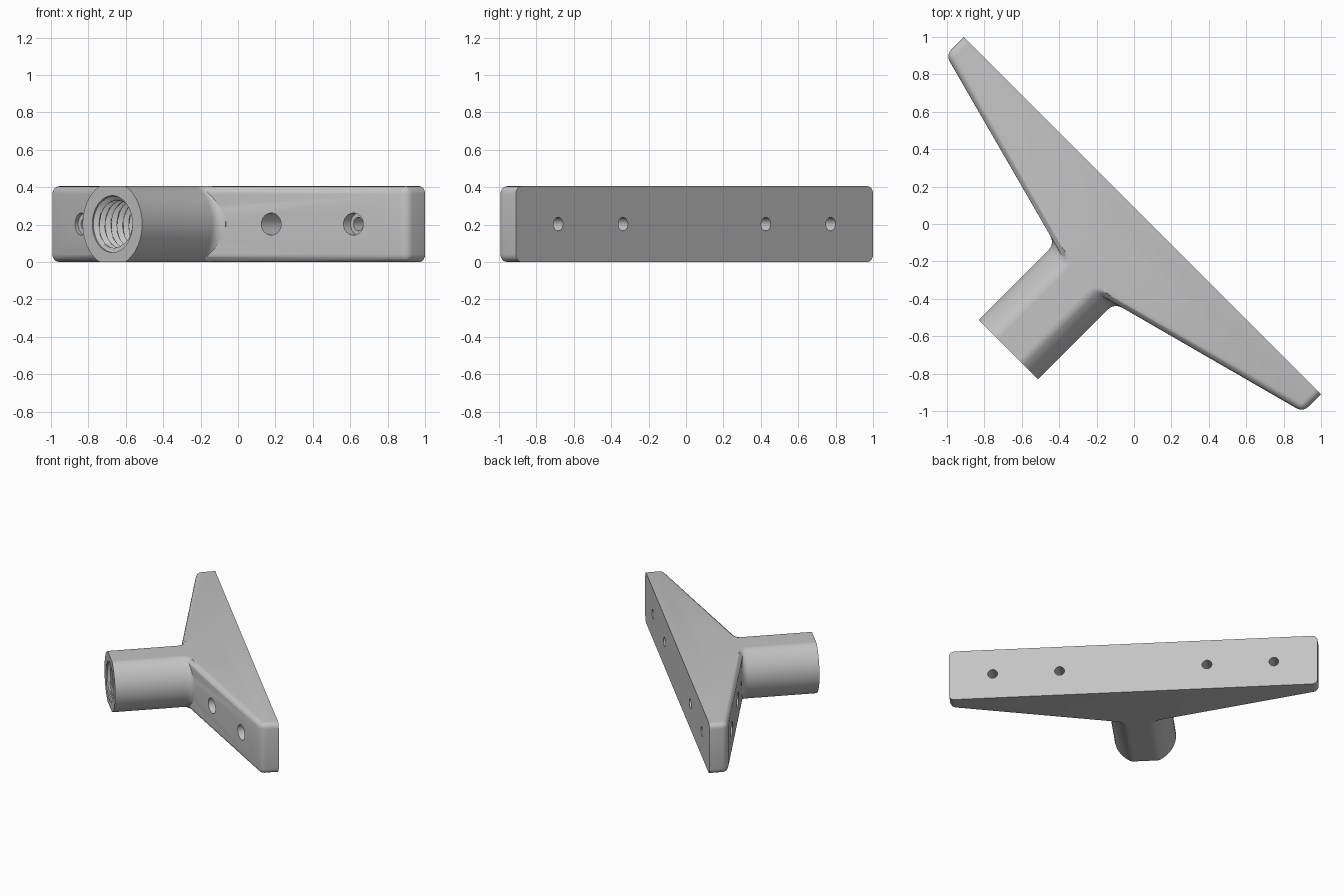
import bpy, bmesh, math

if "Cube" in bpy.data.objects:
    bpy.data.objects.remove(bpy.data.objects["Cube"])

MID = 0.2025          # half height of the bracket
BACK, END = -0.064, 1.35

grey = bpy.data.materials.new("light_grey")
grey.diffuse_color = (0.55, 0.55, 0.55, 1)
grey.use_nodes = True
grey.node_tree.nodes["Principled BSDF"].inputs["Base Color"].default_value = grey.diffuse_color


def make_object(name, bm):
    bmesh.ops.recalc_face_normals(bm, faces=bm.faces)
    mesh = bpy.data.meshes.new(name)
    bm.to_mesh(mesh)
    bm.free()
    mesh.materials.append(grey)
    ob = bpy.data.objects.new(name, mesh)
    bpy.context.collection.objects.link(ob)
    return ob


def lathe(name, profile, x=0.0, segs=48, radius=None):
    """Round solid along y from (y, radius) pairs, flattened at z = 0 and the top."""
    bm = bmesh.new()
    rings = []
    for y, r in profile:
        ring = []
        for i in range(segs):
            a = 2 * math.pi * (i + 0.5) / segs
            rad = radius(y, a) if radius else r
            z = max(-MID, min(MID, rad * math.sin(a)))
            ring.append(bm.verts.new((x + rad * math.cos(a), y, MID + z)))
        rings.append(ring)
    for p, q in zip(rings, rings[1:]):
        for i in range(segs):
            j = (i + 1) % segs
            bm.faces.new((p[i], p[j], q[j], q[i]))
    bm.faces.new(rings[0])
    bm.faces.new(rings[-1])
    return make_object(name, bm)


def boolean(target, other, operation):
    mod = target.modifiers.new(operation.lower(), 'BOOLEAN')
    mod.operation = operation
    mod.solver = 'EXACT'
    mod.object = other
    bpy.context.view_layer.objects.active = target
    bpy.ops.object.modifier_apply(modifier=mod.name)
    bpy.data.objects.remove(other)


# Tapered crossbar, rounded everywhere except around the flat mounting face
bm = bmesh.new()
outline = [(-END, BACK), (END, BACK), (END, 0.072), (0.05, 0.42),
           (-0.05, 0.42), (-END, 0.072)]
# keep the taper at fifteen degrees
slope = math.tan(math.radians(15))
outline[3] = (0.05, 0.072 + slope * (END - 0.05))
outline[4] = (-0.05, outline[3][1])
face = bm.faces.new([bm.verts.new((x, y, 0)) for x, y in outline])
top = bmesh.ops.extrude_face_region(bm, geom=[face])["geom"]
bmesh.ops.translate(bm, vec=(0, 0, 2 * MID),
                    verts=[v for v in top if isinstance(v, bmesh.types.BMVert)])
bmesh.ops.recalc_face_normals(bm, faces=bm.faces)
round_edges = []
for e in bm.edges:
    a, b = (v.co for v in e.verts)
    on_back = a.y < 0 and b.y < 0
    inner_vertical = abs(a.z - b.z) > 0.1 and abs(a.x) < 0.1
    if not on_back and not inner_vertical:
        round_edges.append(e)
bmesh.ops.bevel(bm, geom=round_edges, offset=0.04, offset_type='OFFSET',
                segments=5, profile=0.5, affect='EDGES', clamp_overlap=True)
bracket = make_object("bracket", bm)

# Handle socket with a filleted root
R, F, Y0 = 0.225, 0.06, 0.42
profile = [(0.1, R + F * (1 - math.sin(math.radians(15))))]
for i in range(7):
    t = math.radians(75 * (1 - i / 6))
    profile.append((Y0 - F * math.sin(t), R + F * (1 - math.cos(t))))
profile.append((0.95, R))
boolean(bracket, lathe("socket", profile, segs=64), 'UNION')

# Threaded bore
PITCH = 0.045


def thread(y, a):
    if y > 0.935:
        return 0.152
    phase = (y / PITCH + a / (2 * math.pi)) % 1
    return 0.127 + 0.024 * min(1, max(0, 2.6 * abs(phase - 0.5) - 0.15))


steps = 110
bore = [(0.35 + 0.65 * i / steps, 0) for i in range(steps + 1)]
boolean(bracket, lathe("bore_cutter", bore, radius=thread), 'DIFFERENCE')

# Counterbored screw holes
for x in (-1.03, -0.54, 0.54, 1.03):
    hole = [(-0.2, 0.036), (0.12, 0.036), (0.12, 0.059), (0.8, 0.059)]
    boolean(bracket, lathe("hole_cutter", hole, x, 32), 'DIFFERENCE')

# Turn diagonally and smooth the rounded surfaces
bracket.rotation_euler.z = math.radians(135)
bpy.ops.object.select_all(action='DESELECT')
bracket.select_set(True)
bpy.context.view_layer.objects.active = bracket
bpy.ops.object.shade_smooth_by_angle(angle=math.radians(30))
